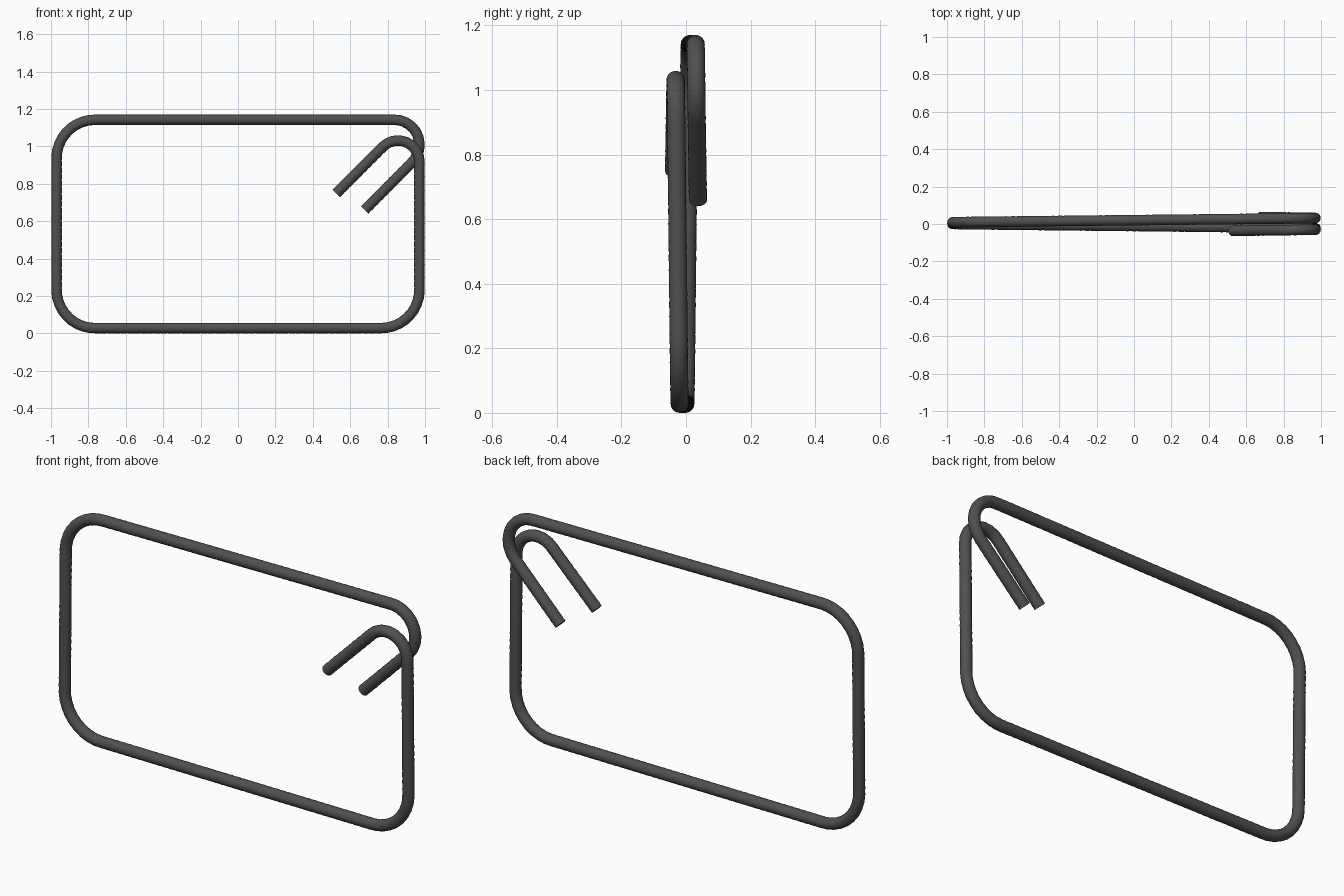
import bpy, bmesh
from math import radians, cos, sin, pi, tau, sqrt, ceil
from mathutils import Vector

if "Cube" in bpy.data.objects:
    bpy.data.objects.remove(bpy.data.objects["Cube"])

R_BAR = 0.0275   # bar radius
RIB = 0.001      # slight rib height
STEP = 0.018     # spacing of rings along the bar
SIDES = 20


def arc(cx, cz, r, a0, a1, n=14):
    """Clockwise bend in the xz plane."""
    return [Vector((cx + r * cos(radians(a0 + (a1 - a0) * i / n)), 0,
                    cz + r * sin(radians(a0 + (a1 - a0) * i / n)))) for i in range(n + 1)]


# Centre line: front hook, around the rectangle, back hook
X, Z0, Z1, RC = 0.97, 0.0285, 1.142, 0.205
RA, RB = 0.115, 0.133
path = [Vector((0.525, 0, 0.748))]
path += arc(X - RA, 1.031 - RA, RA, 135, 0)
path += arc(X - RC, Z0 + RC, RC, 0, -90)
path += arc(-X + RC, Z0 + RC, RC, -90, -180)
path += arc(-X + RC, Z1 - RC, RC, 180, 90)
path += arc(X - RB, Z1 - RB, RB, 90, -45)
path += [Vector((0.677, 0, 0.66))]

# Resample evenly, drifting in y so the two ends pass each other
lengths = [0.0]
for a, b in zip(path, path[1:]):
    lengths.append(lengths[-1] + (b - a).length)
total = lengths[-1]
count = ceil(total / STEP)
points, k = [], 0
for i in range(count + 1):
    s = total * i / count
    while k < len(path) - 2 and lengths[k + 1] < s:
        k += 1
    t = (s - lengths[k]) / (lengths[k + 1] - lengths[k])
    p = path[k].lerp(path[k + 1], t)
    p.y = -0.037 + 0.074 * s / total
    points.append(p)

# Sweep the round, lightly ribbed section along the path
bm = bmesh.new()
rings = []
for i, p in enumerate(points):
    tangent = (points[min(i + 1, count)] - points[max(i - 1, 0)]).normalized()
    side = tangent.cross(Vector((0, 1, 0))).normalized()
    up = side.cross(tangent)
    r = R_BAR + (RIB if i % 2 else 0)
    rings.append([bm.verts.new(p + r * (side * cos(tau * j / SIDES) + up * sin(tau * j / SIDES)))
                  for j in range(SIDES)])
for a, b in zip(rings, rings[1:]):
    for j in range(SIDES):
        n = (j + 1) % SIDES
        bm.faces.new((a[j], a[n], b[n], b[j]))
bm.faces.new(rings[0])
bm.faces.new(rings[-1])
bmesh.ops.recalc_face_normals(bm, faces=bm.faces)

mesh = bpy.data.meshes.new("bent_bar")
bm.to_mesh(mesh)
bm.free()
bar = bpy.data.objects.new("bent_bar", mesh)
bpy.context.collection.objects.link(bar)

# Dark steel
steel = bpy.data.materials.new("dark_steel")
steel.diffuse_color = (0.08, 0.08, 0.076, 1)
steel.use_nodes = True
steel.node_tree.nodes["Principled BSDF"].inputs["Base Color"].default_value = steel.diffuse_color
mesh.materials.append(steel)

bpy.context.view_layer.objects.active = bar
bar.select_set(True)
bpy.ops.object.shade_smooth_by_angle(angle=radians(40))
